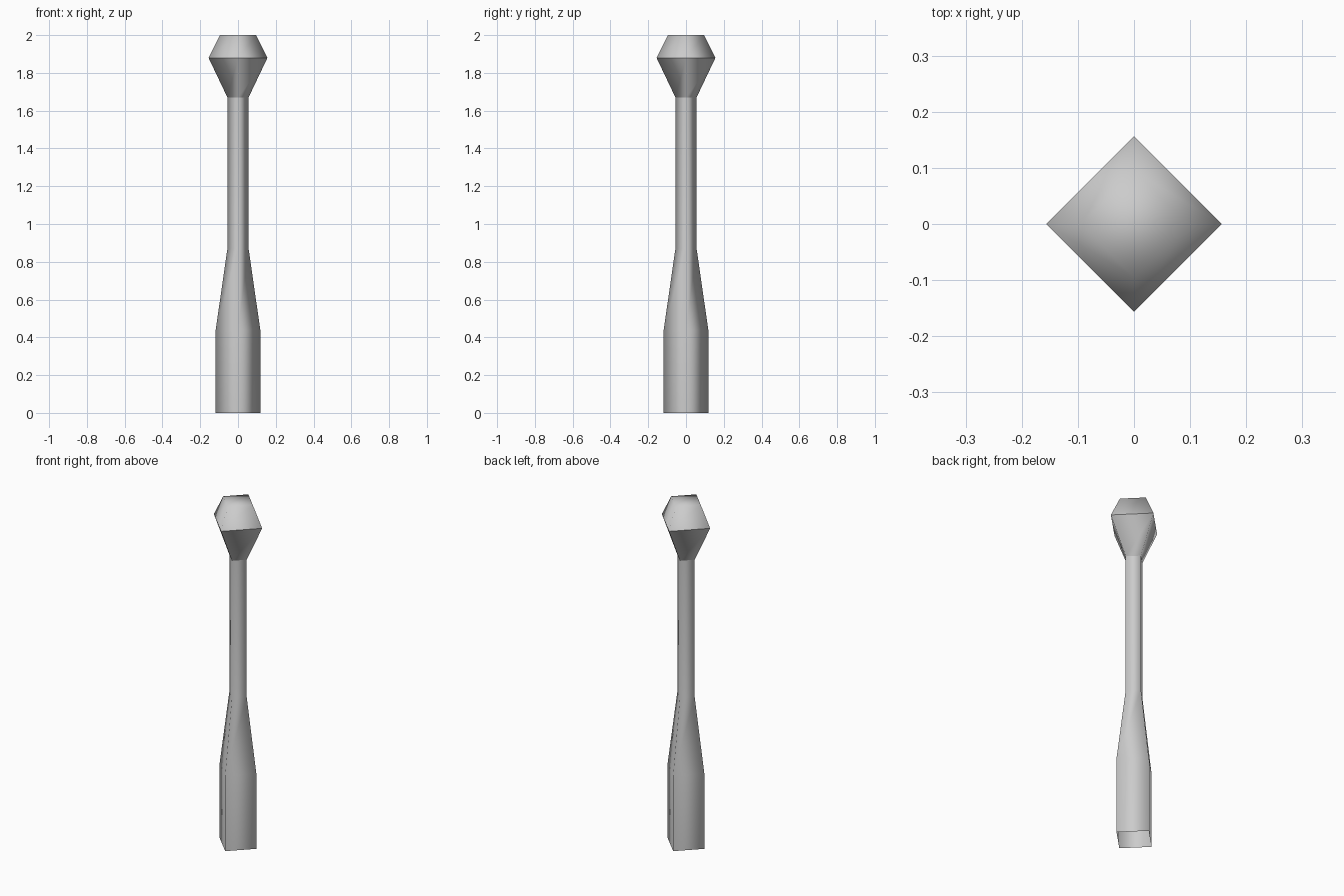
import bpy, bmesh
from math import cos, sin, pi

cube = bpy.data.objects.get("Cube")
if cube:
    bpy.data.objects.remove(cube)

grey = bpy.data.materials.new("plain_grey")
grey.use_nodes = True
colour = (0.6, 0.6, 0.6, 1)
grey.diffuse_color = colour
grey.node_tree.nodes["Principled BSDF"].inputs["Base Color"].default_value = colour


def square_turning(name, profile, creases=(), cap_top=False):
    """Sweep a (radius, height) profile round four corners, smooth shaded."""
    bm = bmesh.new()
    rings = [[bm.verts.new((r * cos(i * pi / 2), r * sin(i * pi / 2), z))
              for i in range(4)] for r, z in profile]
    for low, high in zip(rings, rings[1:]):
        for i in range(4):
            j = (i + 1) % 4
            bm.faces.new((low[i], low[j], high[j], high[i]))
    if cap_top:
        bm.faces.new(rings[-1])
    for face in bm.faces:
        face.smooth = True
    for k in creases:
        for i in range(4):
            bm.edges.get((rings[k][i], rings[k][(i + 1) % 4])).smooth = False
    mesh = bpy.data.meshes.new(name)
    bm.to_mesh(mesh)
    bm.free()
    mesh.materials.append(grey)
    obj = bpy.data.objects.new(name, mesh)
    bpy.context.collection.objects.link(obj)
    return obj


# Thick open-ended base tapering into a slim shaft
square_turning("base_and_shaft", [(0.118, 0), (0.118, 0.44), (0.056, 0.87), (0.056, 1.67)])

# Flared head with a crease at its widest ring and a closed top
square_turning("head", [(0.056, 1.67), (0.156, 1.88), (0.095, 2.0)],
               creases=[1], cap_top=True)
